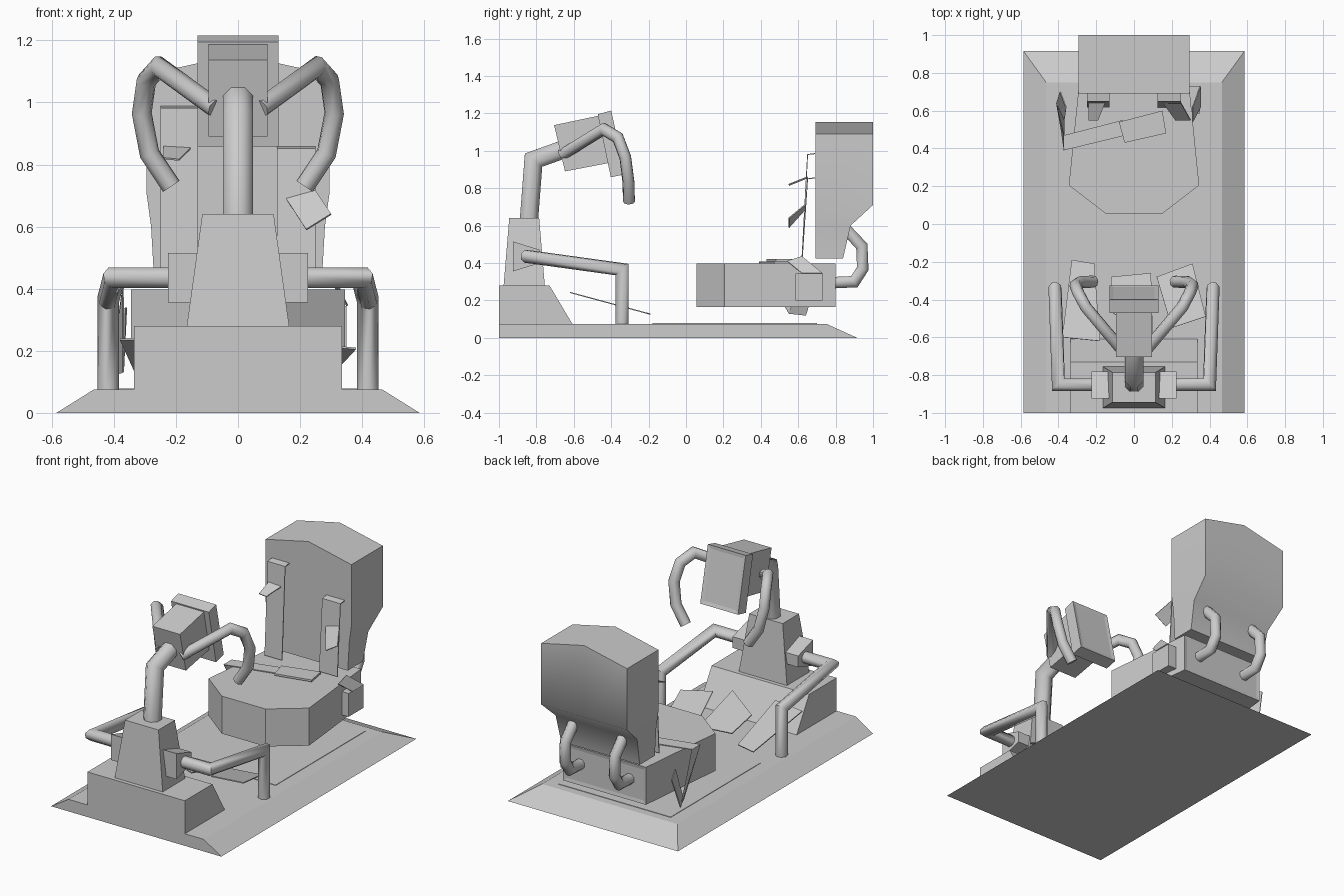
import bpy, bmesh, math
from mathutils import Vector, Matrix

if "Cube" in bpy.data.objects:
    bpy.data.objects.remove(bpy.data.objects["Cube"], do_unlink=True)

GREY = (0.6, 0.6, 0.6, 1)
mat = bpy.data.materials.new("plain_grey")
mat.use_nodes = True
mat.diffuse_color = GREY
mat.node_tree.nodes["Principled BSDF"].inputs["Base Color"].default_value = GREY


def finish(name, bm, smooth=0):
    bmesh.ops.recalc_face_normals(bm, faces=bm.faces)
    mesh = bpy.data.meshes.new(name)
    bm.to_mesh(mesh)
    bm.free()
    obj = bpy.data.objects.new(name, mesh)
    bpy.context.collection.objects.link(obj)
    mesh.materials.append(mat)
    if smooth:
        bpy.ops.object.select_all(action='DESELECT')
        obj.select_set(True)
        bpy.context.view_layer.objects.active = obj
        bpy.ops.object.shade_smooth_by_angle(angle=math.radians(smooth))
    return obj


def loft(name, rings, smooth=0, inset=None):
    """Skin a stack of rings and cap both ends; inset = (direction, width, depth)."""
    bm = bmesh.new()
    loops = [[bm.verts.new(p) for p in ring] for ring in rings]
    for a, b in zip(loops, loops[1:]):
        for i in range(len(a)):
            j = (i + 1) % len(a)
            bm.faces.new((a[i], a[j], b[j], b[i]))
    bm.faces.new(loops[0])
    bm.faces.new(loops[-1])
    if inset:
        bmesh.ops.recalc_face_normals(bm, faces=bm.faces)
        face = max(bm.faces, key=lambda f: f.normal.dot(Vector(inset[0])))
        bmesh.ops.inset_region(bm, faces=[face], thickness=inset[1], depth=inset[2])
    return finish(name, bm, smooth)


def rect(x, y0, y1, z):
    return [(-x, y0, z), (x, y0, z), (x, y1, z), (-x, y1, z)]


def side_prism(name, profile, x0, x1, inset=None):
    """Extrude a (y, z) profile across x."""
    return loft(name, [[(x, y, z) for y, z in profile] for x in (x0, x1)], inset=inset)


def tube(name, path, radius, sides=8):
    """Sweep a round section along a path with mitred corners."""
    pts = [Vector(p) for p in path]
    d = (pts[1] - pts[0]).normalized()
    u = d.orthogonal().normalized()
    v = d.cross(u)
    ring = [pts[0] + radius * (math.cos(t) * u + math.sin(t) * v)
            for t in (math.tau * (i + 0.5) / sides for i in range(sides))]
    rings = [ring]
    for i in range(1, len(pts)):
        d = (pts[i] - pts[i - 1]).normalized()
        n = (d + (pts[i + 1] - pts[i]).normalized()) if i + 1 < len(pts) else d
        ring = [p + d * ((pts[i] - p).dot(n) / d.dot(n)) for p in ring]
        rings.append(ring)
    return loft(name, rings, smooth=50)


def ribbon(name, edges, thickness=0.006):
    """Thin strap through pairs of edge points."""
    bm = bmesh.new()
    rows = [[bm.verts.new(p) for p in pair] for pair in edges]
    for a, b in zip(rows, rows[1:]):
        bm.faces.new((a[0], a[1], b[1], b[0]))
    obj = finish(name, bm)
    mod = obj.modifiers.new("thickness", 'SOLIDIFY')
    mod.thickness = thickness
    mod.offset = 0
    return obj


# Base with bevelled sides and rear ramp, and a floor panel
loft("base", [rect(0.585, -1, 0.915, 0), rect(0.465, -1, 0.75, 0.075)])
loft("floor_panel", [rect(0.385, -0.18, 0.70, z) for z in (0.074, 0.078)])

# Front console and pedestal
side_prism("console", [(-1, 0.07), (-1, 0.28), (-0.73, 0.28), (-0.605, 0.07)], -0.335, 0.335)
loft("pedestal", [rect(0.165, -0.975, -0.755, 0.28), rect(0.115, -0.945, -0.785, 0.64)])
tube("control_column", [(0, -0.842, 0.6), (0, -0.815, 0.95), (0, -0.62, 1.02)], 0.053)

# Tilted display head with an inset screen facing the seat
side_prism("display_housing", [(-0.705, 1.137), (-0.647, 0.89), (-0.40, 0.937), (-0.455, 1.19)],
           -0.095, 0.095)
side_prism("display_frame", [(-0.472, 1.195), (-0.40, 1.215), (-0.325, 0.875), (-0.402, 0.858)],
           -0.13, 0.13, inset=((0, 0.97, 0.22), 0.03, -0.004))

# Mirrored parts: yoke grips, side arms, mounts and rear brackets
for s, side in ((1, "left"), (-1, "right")):
    tube(f"grip_{side}", [(s * 0.07, -0.66, 0.98), (s * 0.255, -0.44, 1.115),
                          (s * 0.295, -0.365, 1.07), (s * 0.31, -0.325, 0.965),
                          (s * 0.285, -0.308, 0.835), (s * 0.215, -0.305, 0.73)], 0.032)
    tube(f"side_arm_{side}", [(s * 0.15, -0.85, 0.435), (s * 0.40, -0.85, 0.435),
                              (s * 0.418, -0.342, 0.365), (s * 0.418, -0.342, 0.075)], 0.036)
    side_prism(f"arm_mount_{side}", [(-0.925, 0.515), (-0.925, 0.355), (-0.78, 0.40), (-0.78, 0.47)],
               s * 0.09, s * 0.225)
    tube(f"rear_bracket_{side}", [(s * 0.17, 0.79, 0.295), (s * 0.17, 0.90, 0.30),
                                  (s * 0.17, 0.945, 0.37), (s * 0.17, 0.94, 0.49),
                                  (s * 0.17, 0.86, 0.575)], 0.033)

# Loose foot plates behind the console
def tilt(x, y):
    return (x, y, 0.075 - 0.27 * y)


ribbon("foot_plate_right", [(tilt(-0.33, -0.19), tilt(-0.21, -0.21)), (tilt(-0.38, -0.60), tilt(-0.18, -0.62))])
ribbon("foot_plate_middle", [(tilt(-0.12, -0.28), tilt(0.09, -0.26)), (tilt(-0.13, -0.46), tilt(0.10, -0.60))])
ribbon("foot_plate_left", [(tilt(0.12, -0.28), tilt(0.31, -0.21)), (tilt(0.20, -0.55), tilt(0.38, -0.49))])

# Seat cushion with a panelled rear face
outline = [(-0.15, 0.055), (0.15, 0.055), (0.345, 0.205), (0.285, 0.80), (-0.285, 0.80), (-0.345, 0.205)]
loft("seat_cushion", [[(x, y, z) for x, y in outline] for z in (0.165, 0.398)],
     inset=((0, 1, 0), 0.03, -0.004))

# Seat back: arched top, bulging rear, tapered foot
def back_ring(w, depth, z, peak):
    return [(-w, 0.692, z), (0, 0.692, peak), (w, 0.692, z),
            (w, depth, z), (0, depth, peak), (-w, depth, z)]


loft("seat_back", [back_ring(0.27, 0.84, 0.425, 0.425), back_ring(0.28, 0.88, 0.60, 0.60),
                   back_ring(0.295, 1.0, 0.71, 0.71), back_ring(0.295, 1.0, 1.09, 1.155)], smooth=50)

# Shoulder straps with loose flaps
for name, x0, x1, top in (("right", -0.25, -0.13, 0.98), ("left", 0.125, 0.25, 0.85)):
    ribbon(f"shoulder_strap_{name}", [((x0, 0.69, top + 0.005), (x1, 0.69, top + 0.005)),
                                      ((x0, 0.65, top), (x1, 0.65, top)),
                                      ((x0, 0.62, 0.41), (x1, 0.62, 0.41))])
ribbon("strap_flap_right", [((-0.24, 0.65, 0.86), (-0.15, 0.65, 0.855)),
                            ((-0.24, 0.55, 0.82), (-0.19, 0.55, 0.815))])
ribbon("strap_flap_left", [((0.155, 0.64, 0.69), (0.25, 0.64, 0.715)),
                           ((0.22, 0.55, 0.59), (0.30, 0.55, 0.64))])

# Lap belt, buckle and side anchors
ribbon("lap_belt", [((-0.39, 0.70, 0.31), (-0.36, 0.62, 0.34)),
                    ((-0.41, 0.64, 0.12), (-0.37, 0.55, 0.13)),
                    ((-0.37, 0.47, 0.405), (-0.37, 0.39, 0.405)),
                    ((-0.06, 0.55, 0.405), (-0.04, 0.47, 0.405))])
ribbon("belt_buckle", [((-0.08, 0.54, 0.415), (-0.05, 0.43, 0.415)),
                       ((0.15, 0.60, 0.415), (0.17, 0.48, 0.415))], 0.012)
side_prism("belt_anchor_left", [(0.585, 0.20), (0.73, 0.20), (0.73, 0.345), (0.585, 0.345)], 0.27, 0.35)
ribbon("belt_end_left", [((0.352, 0.73, 0.345), (0.352, 0.62, 0.345)),
                         ((0.31, 0.62, 0.435), (0.31, 0.54, 0.41))])
